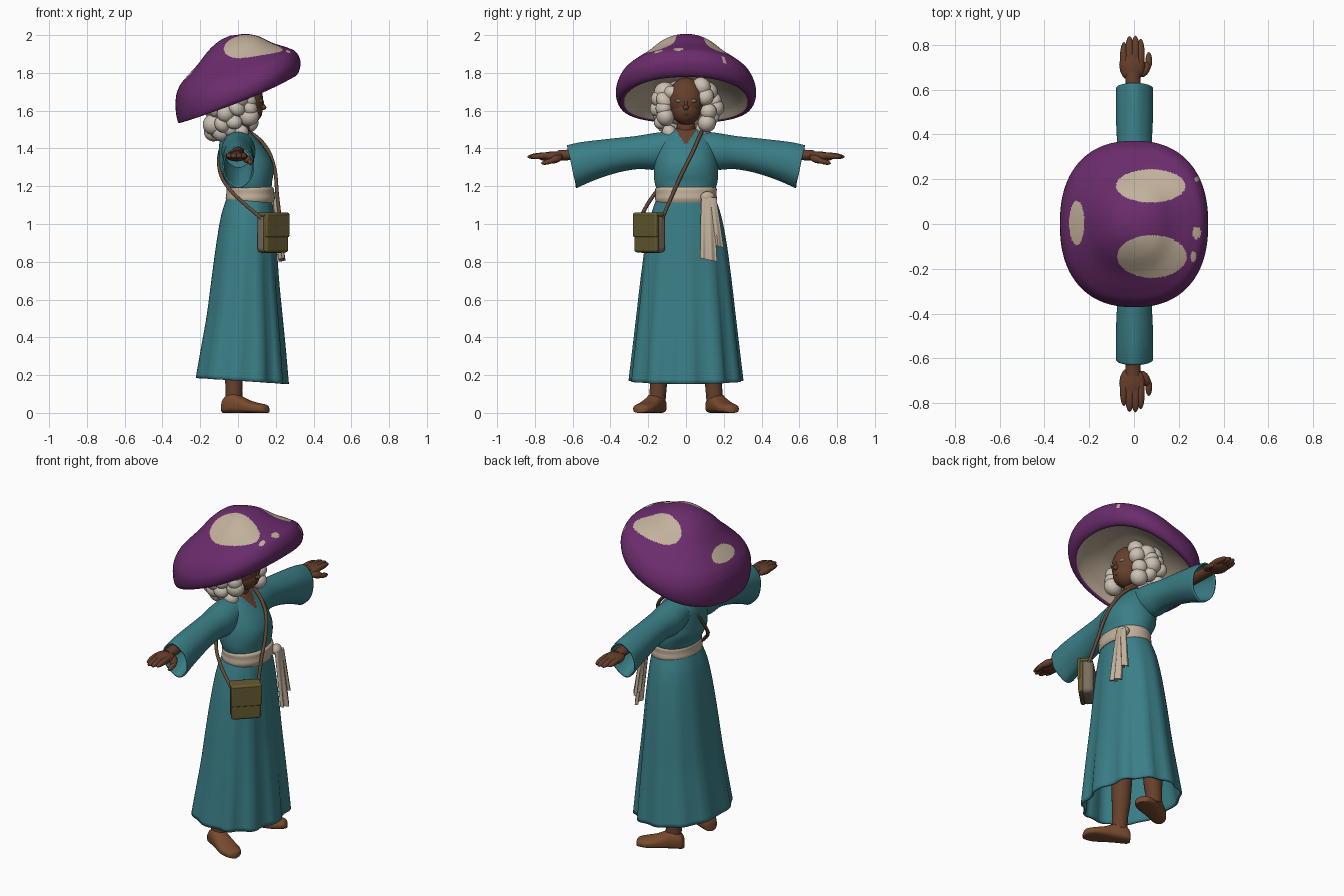
import bpy, bmesh, math, random
from mathutils import Vector, Matrix, Euler
from math import sin, cos, pi

if "Cube" in bpy.data.objects:
    bpy.data.objects.remove(bpy.data.objects["Cube"])

random.seed(4)


def material(name, *rgb):
    m = bpy.data.materials.new(name)
    m.diffuse_color = (*rgb, 1)
    m.use_nodes = True
    m.node_tree.nodes["Principled BSDF"].inputs["Base Color"].default_value = m.diffuse_color
    return m


PURPLE = material("purple cap", 0.145, 0.025, 0.15)
CREAM = material("cream cloth", 0.54, 0.44, 0.33)
TEAL = material("teal cloth", 0.042, 0.21, 0.24)
SKIN = material("brown skin", 0.13, 0.05, 0.024)
HAIR = material("pale hair", 0.60, 0.53, 0.45)
SHOE = material("tan leather shoe", 0.19, 0.07, 0.027)
OLIVE = material("olive flap", 0.13, 0.105, 0.03)
BAG = material("grey brown bag", 0.19, 0.155, 0.11)
STRAP = material("dark strap", 0.12, 0.068, 0.037)
EYE = material("grey green eye", 0.16, 0.19, 0.16)


def finish(name, bm, mats, solid=0):
    bmesh.ops.recalc_face_normals(bm, faces=bm.faces)
    for f in bm.faces:
        f.smooth = True
    me = bpy.data.meshes.new(name)
    bm.to_mesh(me)
    bm.free()
    ob = bpy.data.objects.new(name, me)
    bpy.context.collection.objects.link(ob)
    for m in mats:
        me.materials.append(m)
    if solid:
        mod = ob.modifiers.new("thickness", "SOLIDIFY")
        mod.thickness = solid
    return ob


def keys(table, t):
    """Smooth (Catmull-Rom) interpolation through the rows of a small table."""
    n = len(table) - 1
    i = min(int(t * n), n - 1)
    w = t * n - i
    a, b, c, d = (table[max(0, min(n, i + k))] for k in (-1, 0, 1, 2))
    return [q + 0.5 * w * (r - p + w * (2 * p - 5 * q + 4 * r - s + w * (3 * (q - r) + s - p)))
            for p, q, r, s in zip(a, b, c, d)]


def loft(name, f, nu, nv, mats, rule=None, caps=False, solid=0):
    """Closed rings f(angle, v), v = 0..1, bridged into a skin."""
    bm = bmesh.new()
    rings = [[bm.verts.new(f(2 * pi * i / nu, j / nv)) for i in range(nu)] for j in range(nv + 1)]
    for j in range(nv):
        for i in range(nu):
            k = (i + 1) % nu
            face = bm.faces.new((rings[j][i], rings[j][k], rings[j + 1][k], rings[j + 1][i]))
            if rule:
                face.material_index = rule(face.calc_center_median(), (j + 0.5) / nv)
    if caps:
        bm.faces.new(rings[0])
        bm.faces.new(rings[-1])
    return finish(name, bm, mats, solid)


def blobs(name, items, mat, seg=16):
    """Ellipsoids (location, radii, rotation) in one object."""
    bm = bmesh.new()
    for loc, rad, rot in items:
        mx = Matrix.LocRotScale(Vector(loc), Euler(rot), Vector(rad))
        bmesh.ops.create_uvsphere(bm, u_segments=seg, v_segments=seg * 3 // 4, radius=1, matrix=mx)
    return finish(name, bm, [mat])


def box(name, loc, size, rotz, mat, bevel):
    bm = bmesh.new()
    bmesh.ops.create_cube(bm, size=1, matrix=Matrix.LocRotScale(Vector(loc), Euler((0, 0, rotz)), Vector(size)))
    ob = finish(name, bm, [mat])
    mod = ob.modifiers.new("round", "BEVEL")
    mod.width, mod.segments = bevel, 3
    return ob


def power(v, e):
    return math.copysign(abs(v) ** e, v)


# Mushroom hat: profile (radius, height) swept on a tilted, squarish rim
CAP = [(0.001, .315), (.2, .3), (.4, .258), (.6, .192), (.8, .135), (.93, .09), (1, .028),
       (.98, -.025), (.9, -.04), (.78, .0), (.5, .06), (.25, .075), (.001, .08)]


def cap(a, v):
    r, h = keys(CAP, v)
    x = 0.33 * r * power(cos(a), .86) - 0.04 * (1 - r)
    y = 0.37 * r * power(sin(a), .86)
    bulge = max(0, -x / .33) ** 1.3 * min(1, max(0, (.62 - v) / .14)) * .07
    return x, y, 1.693 + 0.38 * x + h + bulge + .16 * max(0, x) ** 2 - .012 * (y / .37) ** 2


SPOTS = [(.075, .17, .155, .074), (.08, -.145, .155, .095), (-.255, .005, .034, .10),
         (.28, -.04, .02, .026), (.265, -.145, .012, .024), (.28, .2, .01, .012)]


def cap_rule(c, v):
    if v > .68:
        return 1
    return int(v < .5 and any(((c.x - x) / a) ** 2 + ((c.y - y) / b) ** 2 < 1 for x, y, a, b in SPOTS))


loft("mushroom_hat", cap, 224, 210, [PURPLE, CREAM], cap_rule, True)

# Head, nose, lips, neck
blobs("head", [((.035, 0, 1.655), (.098, .096, .12), (0, 0, 0)),
               ((.052, 0, 1.605), (.078, .078, .08), (0, 0, 0)),
               ((.132, 0, 1.617), (.018, .015, .014), (0, 0, 0)),
               ((.129, 0, 1.64), (.009, .009, .03), (0, -.2, 0)),
               ((.116, 0, 1.579), (.012, .02, .008), (0, 0, 0)),
               ((.01, 0, 1.5), (.05, .05, .08), (0, .15, 0))], SKIN, 28)
blobs("eyes", [((.117, s * .039, 1.652), (.011, .017, .011), (0, 0, s * .4)) for s in (-1, 1)], EYE)

# Curly hair wrapped around the sides and back of the head
curls = [((-.03, 0, 1.64), (.115, .145, .13), (0, 0, 0)), ((-.07, 0, 1.54), (.09, .12, .075), (0, 0, 0))]
for z, rx, ry, start in [(1.50, .105, .09, 80), (1.55, .125, .132, 60), (1.605, .115, .152, 52),
                         (1.66, .10, .145, 48), (1.71, .09, .115, 42)]:
    n = 9
    for i in range(n):
        a = math.radians(start + (360 - 2 * start) * i / (n - 1) + random.uniform(-5, 5))
        back = max(0, -cos(a))
        r = random.uniform(.04, .056)
        curls.append(((rx * cos(a) - .01 - .01 * back, ry * sin(a), z - .01 * back + random.uniform(-.018, .018)),
                      (r, r * random.uniform(.85, 1.1), r * random.uniform(.75, 1.1)),
                      (random.random(), random.random(), random.random())))
blobs("curly_hair", curls, HAIR, 16)

# Bodice with V neckline: z, centre x, radius x, radius y
BODY = [(1.17, .062, .115, .15), (1.22, .056, .124, .166), (1.27, .047, .141, .17), (1.32, .042, .142, .167),
        (1.37, .03, .132, .16), (1.42, .013, .113, .152), (1.46, .001, .09, .13), (1.49, -.002, .068, .095),
        (1.505, 0, .05, .06)]


def body(a, v):
    z, cx, rx, ry = keys(BODY, v)
    return cx + rx * cos(a), ry * power(sin(a), .9), z


loft("bodice", body, 96, 64, [TEAL, SKIN],
     lambda c, v: int(c.x > .02 and abs(c.y) < (c.z - 1.415) * .65), True)

# Long pleated skirt: z, back x, front x, half width
SKIRT = [(1.15, -.055, .178, .15), (1.05, -.088, .19, .185), (.9, -.115, .203, .215), (.7, -.143, .217, .242),
         (.5, -.17, .236, .265), (.33, -.2, .252, .285), (.17, -.228, .265, .304)]


def skirt(a, v):
    z, back, front, w = keys(SKIRT, v)
    pleat = 1 + .045 * v * (power(cos(11 * a), .7) - .6) * (0.4 + .6 * max(0, cos(a)))
    x = (front + back) / 2 + (front - back) / 2 * cos(a) * pleat
    return x, w * power(sin(a), .85) * pleat, z - .016 * v * cos(a)


loft("skirt", skirt, 144, 30, [TEAL], solid=.012)

# Waist sash, knot and hanging tails
WAIST = [(1.115, .122, .158), (1.135, .13, .164), (1.16, .127, .161), (1.185, .126, .163), (1.195, .117, .154)]


def waist(a, v):
    z, rx, ry = keys(WAIST, v)
    return .065 + rx * cos(a), ry * power(sin(a), .9), z


loft("waist_sash", waist, 64, 12, [CREAM], caps=True)
blobs("sash_knot", [((.178, .115, 1.143), (.03, .04, .03), (0, 0, .4))], CREAM)


def sash_tail(name, y0, y1, z1, x1, w1):
    def f(a, v):
        w = .03 + (w1 - .03) * v ** .7
        s = power(cos(a), .8)
        return (.195 + (x1 - .195) * v + .012 * sin(a) + .008 * v * sin(s * 6),
                y0 + (y1 - y0) * v + w * s, 1.14 + (z1 - 1.14) * v - .01 * v * s)
    loft(name, f, 48, 14, [CREAM], caps=True)


sash_tail("sash_tail_long", .112, .12, .81, .232, .045)
sash_tail("sash_tail_short", .13, .163, .885, .215, .037)

# Arms, sleeves, hands, legs and shoes, mirrored across y
# sleeve: y, centre z, radius x, radius z
SLEEVE = [(.08, 1.40, .085, .092), (.17, 1.384, .09, .096), (.26, 1.378, .08, .086), (.36, 1.365, .078, .088),
          (.46, 1.345, .082, .096), (.54, 1.325, .083, .105), (.605, 1.303, .083, .111)]
# shoe: distance from heel, half width, height
SHOES = [(-.04, .004, .03), (-.03, .038, .075), (.02, .049, .108), (.07, .051, .088), (.12, .057, .065),
         (.17, .057, .052), (.215, .038, .042), (.228, .004, .02)]
LEG = [(.06, .045, .044), (.15, .045, .045), (.22, .052, .05), (.4, .06, .058), (.7, .075, .07)]
for s, side in ((-1, "right"), (1, "left")):
    def sleeve(a, v):
        y, cz, rx, rz = keys(SLEEVE, v)
        return .002 + rx * cos(a), s * (y + .025 * v * sin(a)), cz + rz * sin(a) + .003 * v * sin(5 * a)
    loft(side + "_sleeve", sleeve, 48, 30, [TEAL], solid=.009)

    def arm(a, v):
        return (.038 - .005 * v) * cos(a) - .005, s * (.2 + .48 * v), 1.385 - .022 * v + (.036 - .009 * v) * sin(a)
    loft(side + "_arm", arm, 20, 6, [SKIN], caps=True)

    # Mitten-like hand with fingers held together
    hand = [((-.008, s * .71, 1.358), (.058, .075, .026), (s * -.06, 0, 0)),
            ((.048, s * .69, 1.343), (.022, .04, .02), (s * -.3, 0, s * -.5)),
            ((.066, s * .728, 1.33), (.015, .04, .014), (s * -.25, 0, 0))]
    for x, tip, r in ((-.045, .81, .018), (-.02, .836, .02), (.006, .838, .02), (.03, .824, .018)):
        hand.append(((x, s * (tip - .07), 1.361), (r, .073, .017), (s * -.08, 0, 0)))
    blobs(side + "_hand", hand, SKIN)

    def leg(a, v):
        z, rx, ry = keys(LEG, v)
        return -.022 + rx * cos(a), s * (.153 - .03 * v) + ry * sin(a), z
    loft(side + "_leg", leg, 24, 12, [SKIN], caps=True)

    def shoe(a, v):
        d, w, h = keys(SHOES, v)
        across = max(w, .002) * power(cos(a), .8)
        z = h * (.5 + .5 * sin(a)) if sin(a) > 0 else h * .5 * (1 - abs(sin(a)) ** .5)
        t = s * .45
        return -.045 + d * cos(t) - across * sin(t), s * .15 + d * sin(t) + across * cos(t), z
    loft(side + "_shoe", shoe, 32, 28, [SHOE], caps=True)

# Shoulder bag facing diagonally, with flap
TURN = -pi / 4
n = Vector((cos(TURN), sin(TURN), 0))
centre = Vector((.182, -.19, .95))
box("bag_body", centre - n * .008, (.075, .165, .205), TURN, BAG, .025)
box("bag_front", centre + n * .026, (.03, .168, .20), TURN, OLIVE, .013)
box("bag_flap", centre + n * .036 + Vector((0, 0, .045)), (.018, .174, .13), TURN, OLIVE, .008)
box("bag_flap_top", centre + n * .004 + Vector((0, 0, .1)), (.085, .172, .02), TURN, OLIVE, .009)

# Flat strap running over one shoulder and around the back
PATH = [(.222, -.125, 1.03), (.207, -.07, 1.16), (.196, -.015, 1.28), (.165, .035, 1.38), (.105, .068, 1.455),
        (.02, .088, 1.5), (-.06, .065, 1.46), (-.1, .01, 1.36), (-.09, -.07, 1.26), (-.045, -.145, 1.185),
        (.03, -.2, 1.11), (.125, -.243, 1.03)]
curve = bpy.data.curves.new("bag_strap", "CURVE")
curve.dimensions = "3D"
curve.bevel_depth = .01
curve.bevel_resolution = 2
spline = curve.splines.new("POLY")
spline.points.add(60)
for i, p in enumerate(spline.points):
    p.co = (*keys(PATH, i / 60), 1)
curve.materials.append(STRAP)
bpy.context.collection.objects.link(bpy.data.objects.new("bag_strap", curve))

# Keep crisp edges on everything that is a mesh
for ob in bpy.context.collection.objects:
    ob.select_set(ob.type == "MESH")
bpy.context.view_layer.objects.active = bpy.data.objects["skirt"]
bpy.ops.object.shade_smooth_by_angle(angle=math.radians(45))
